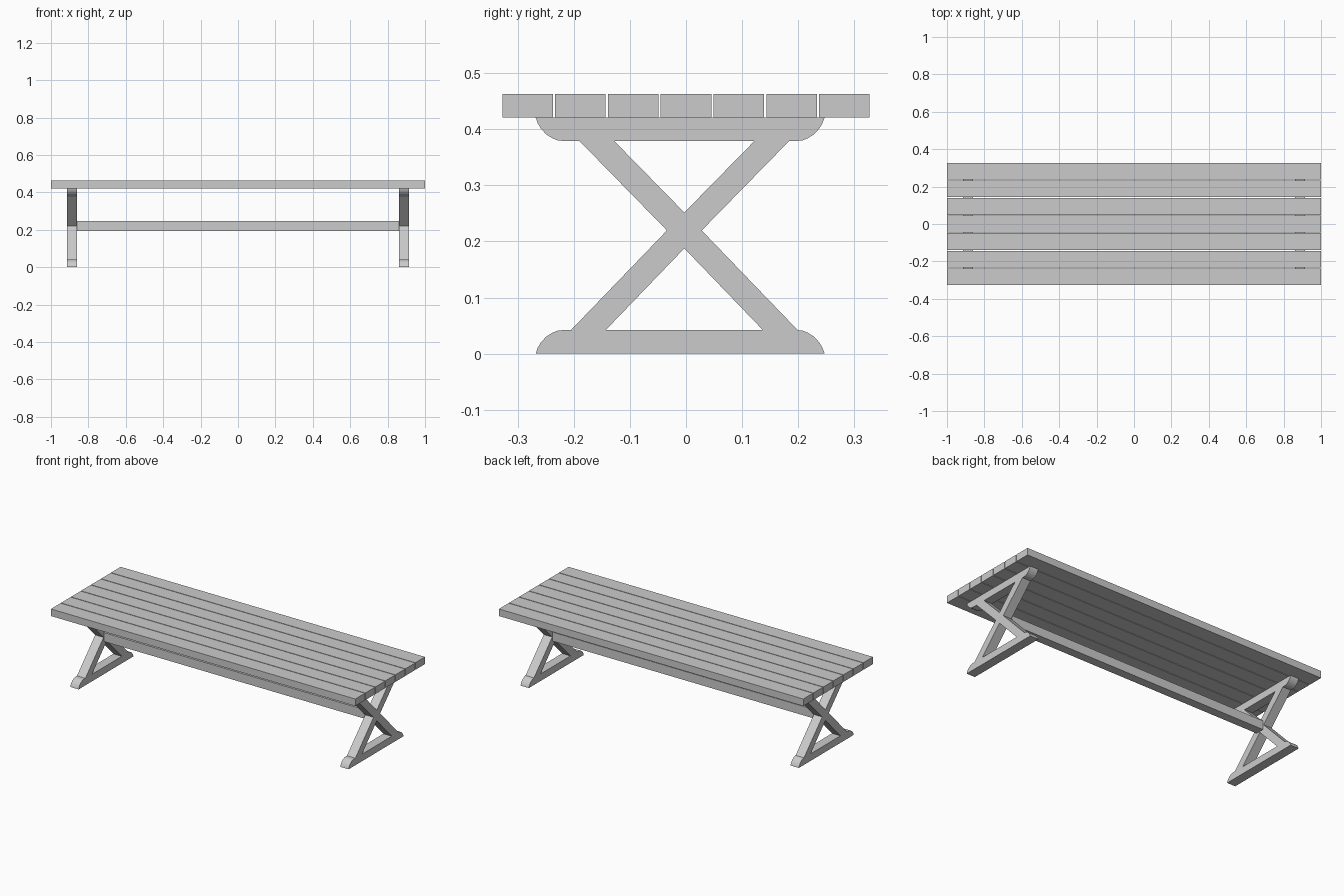
import bpy, bmesh

if "Cube" in bpy.data.objects:
    bpy.data.objects.remove(bpy.data.objects["Cube"])

LEG_X, LEG_T = 0.887, 0.055      # centre and thickness of the end frames
CY = -0.003                      # centre of the crossed legs


def prism(name, profile, x, thick):
    """Extrude a closed (y, z) profile along x, centred on x."""
    bm = bmesh.new()
    face = bm.faces.new([bm.verts.new((x - thick / 2, y, z)) for y, z in profile])
    ext = bmesh.ops.extrude_face_region(bm, geom=[face])
    verts = [g for g in ext["geom"] if isinstance(g, bmesh.types.BMVert)]
    bmesh.ops.translate(bm, verts=verts, vec=(thick, 0, 0))
    bmesh.ops.recalc_face_normals(bm, faces=bm.faces)
    mesh = bpy.data.meshes.new(name)
    bm.to_mesh(mesh)
    bm.free()
    obj = bpy.data.objects.new(name, mesh)
    bpy.context.collection.objects.link(obj)
    return obj


def rect(y0, y1, z0, z1):
    return [(y0, z0), (y1, z0), (y1, z1), (y0, z1)]


# Seat: seven planks with narrow gaps
for i in range(7):
    y = (i - 3) * 0.0941
    prism(f"seat_plank_{i + 1}", rect(y - 0.045, y + 0.045, 0.421, 0.463), 0, 2.0)

# Foot profile with rounded ends; the top rail is the same shape upside down
RAIL_Y = -0.0105
curve = [(0.2575, 0), (0.254, 0.010), (0.248, 0.020), (0.239, 0.030),
         (0.228, 0.037), (0.218, 0.041), (0.208, 0.042)]
foot = [(RAIL_Y + y, z) for y, z in curve] + [(RAIL_Y - y, z) for y, z in reversed(curve)]
rail = [(y, 0.421 - z) for y, z in foot]

# Crossed legs outline, fused at the hub
zb, zt, zc = 0.042, 0.379, 0.2195
cross = [(CY - 0.202, zb), (CY - 0.140, zb), (CY, zc - 0.032), (CY + 0.140, zb),
         (CY + 0.202, zb), (CY + 0.031, zc), (CY + 0.187, zt), (CY + 0.125, zt),
         (CY, zc + 0.032), (CY - 0.125, zt), (CY - 0.187, zt), (CY - 0.031, zc)]

# End frames on both sides
for side, s in (("left", -1), ("right", 1)):
    prism(f"{side}_foot", foot, s * LEG_X, LEG_T)
    prism(f"{side}_top_rail", rail, s * LEG_X, LEG_T)
    prism(f"{side}_crossed_legs", cross, s * LEG_X, LEG_T)

# Long stretcher joining the hubs
prism("stretcher", rect(CY - 0.026, CY + 0.026, 0.193, 0.246), 0, 2 * LEG_X - LEG_T)
